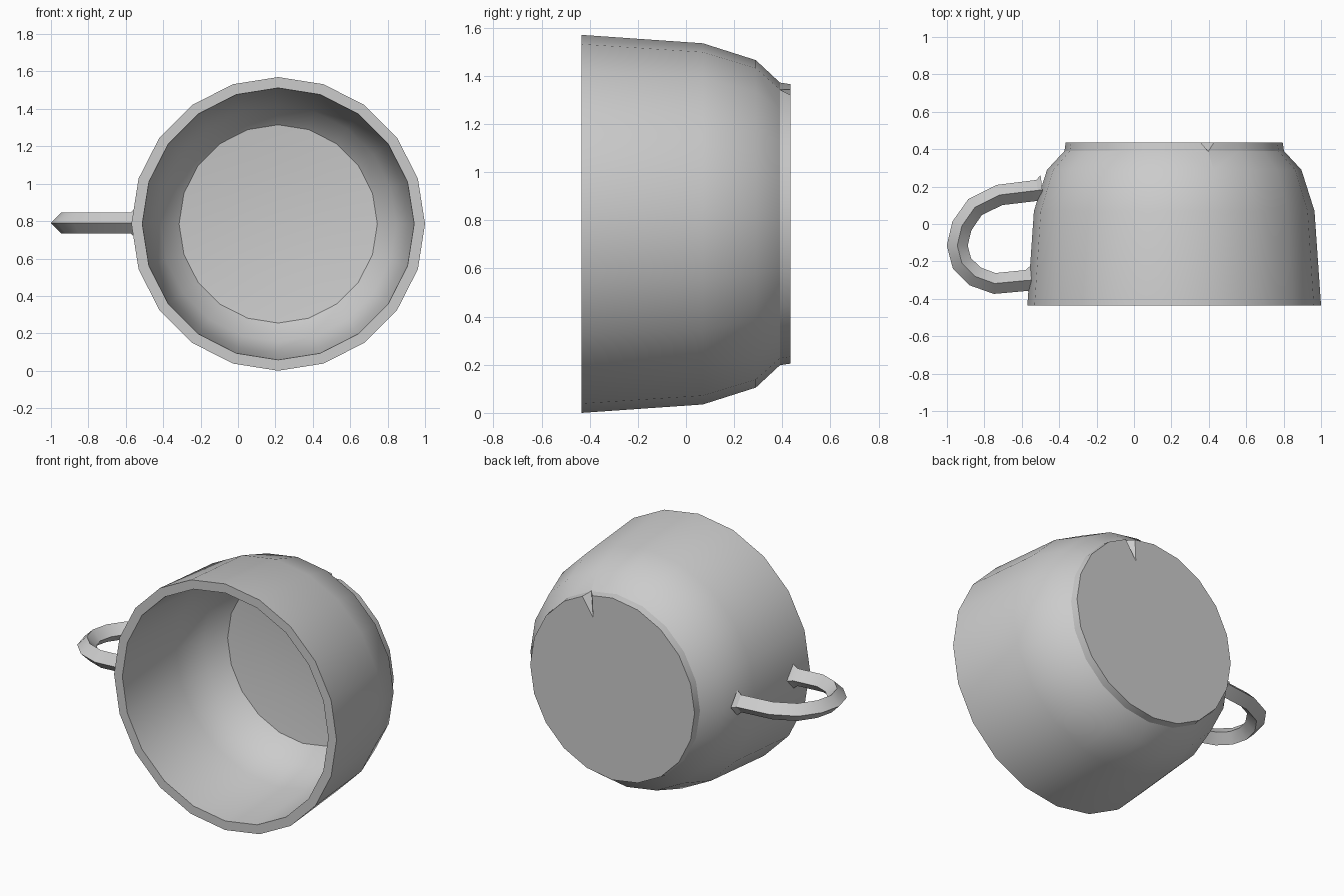
import bpy, bmesh
from math import sin, cos, pi, radians
from mathutils import Vector

if "Cube" in bpy.data.objects:
    bpy.data.objects.remove(bpy.data.objects["Cube"])

CX, CZ, SIDES = 0.215, 0.785, 20


def skin(name, rings):
    """Loft closed rings of points and cap both ends."""
    bm = bmesh.new()
    vs = [[bm.verts.new(p) for p in ring] for ring in rings]
    n = len(rings[0])
    for a, b in zip(vs, vs[1:]):
        for i in range(n):
            j = (i + 1) % n
            bm.faces.new((a[i], a[j], b[j], b[i]))
    bm.faces.new(vs[0])
    bm.faces.new(vs[-1])
    bmesh.ops.recalc_face_normals(bm, faces=bm.faces)
    me = bpy.data.meshes.new(name)
    bm.to_mesh(me)
    bm.free()
    ob = bpy.data.objects.new(name, me)
    bpy.context.collection.objects.link(ob)
    return ob


def select(ob):
    bpy.ops.object.select_all(action='DESELECT')
    ob.select_set(True)
    bpy.context.view_layer.objects.active = ob


def cup_point(r, a, y):
    return Vector((CX + r * sin(a), y, CZ + r * cos(a)))


# Cup body: outside from base to rim, then inside down to the floor
profile = [(0.58, 0.435), (0.587, 0.39), (0.68, 0.29), (0.75, 0.07),
           (0.785, -0.435), (0.727, -0.435), (0.695, 0.06), (0.63, 0.25),
           (0.53, 0.345), (0.3, 0.37), (0.05, 0.375)]
cup = skin("cup_body", [[cup_point(r, 2 * pi * i / SIDES, y) for i in range(SIDES)]
                        for r, y in profile])

# Small V-shaped drain notch in the base edge
a = radians(18)
side = Vector((cos(a), 0, -sin(a)))
outer = cup_point(0.65, a, 0.5025)
tri = [cup_point(0.65, a, 0.3675), outer + side * 0.114, outer - side * 0.114]
tip = cup_point(0.23, a, 0.5025)
bm = bmesh.new()
bmesh.ops.convex_hull(bm, input=[bm.verts.new(p) for p in tri + [tip]])
bmesh.ops.recalc_face_normals(bm, faces=bm.faces)
me = bpy.data.meshes.new("notch_cutter")
bm.to_mesh(me)
bm.free()
cutter = bpy.data.objects.new("notch_cutter", me)
cutter.hide_render = True
bpy.context.collection.objects.link(cutter)
mod = cup.modifiers.new("notch", 'BOOLEAN')
mod.operation, mod.solver, mod.object = 'DIFFERENCE', 'EXACT', cutter
select(cup)
bpy.ops.object.modifier_apply(modifier=mod.name)
bpy.data.objects.remove(cutter)

# Handle: diamond section swept along a D-shaped path, flared at both ends
path = [(-0.49, 0.183), (-0.515, 0.18), (-0.72, 0.155), (-0.85, 0.09), (-0.92, -0.01),
        (-0.945, -0.115), (-0.92, -0.21), (-0.85, -0.28), (-0.745, -0.318),
        (-0.575, -0.302), (-0.545, -0.30)]
pts = [Vector((x, y, 0.79)) for x, y in path]
rings = []
for i, p in enumerate(pts):
    t = (pts[min(i + 1, len(pts) - 1)] - pts[max(i - 1, 0)]).normalized()
    out = Vector((t.y, -t.x, 0))
    s = 0.08 if i in (0, len(pts) - 1) else 0.056
    up = Vector((0, 0, 1))
    rings.append([p + out * s, p + up * s, p - out * s, p - up * s])
handle = skin("handle", rings)

for ob in (cup, handle):
    select(ob)
    bpy.ops.object.shade_smooth_by_angle(angle=radians(33))
